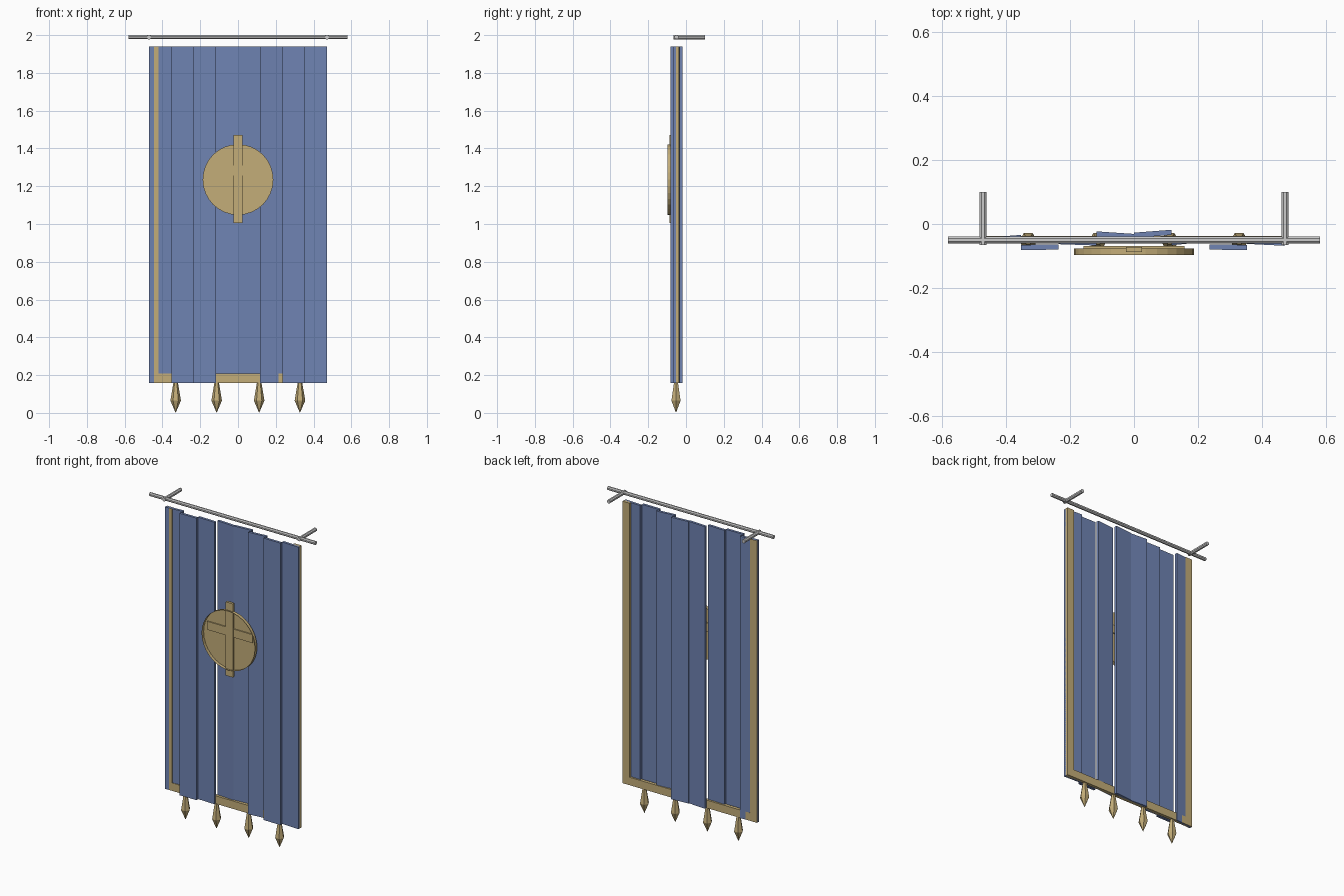
import bpy, bmesh, math
from mathutils import Matrix

if "Cube" in bpy.data.objects:
    bpy.data.objects.remove(bpy.data.objects["Cube"])


def material(name, rgb):
    m = bpy.data.materials.new(name)
    m.diffuse_color = (*rgb, 1)
    m.use_nodes = True
    m.node_tree.nodes["Principled BSDF"].inputs["Base Color"].default_value = m.diffuse_color
    return m


BLUE = material("blue_cloth", (0.16, 0.23, 0.45))
GOLD = material("gold", (0.55, 0.42, 0.19))


def finish(name, bm, mat=None):
    bmesh.ops.recalc_face_normals(bm, faces=bm.faces)
    me = bpy.data.meshes.new(name)
    bm.to_mesh(me)
    bm.free()
    ob = bpy.data.objects.new(name, me)
    bpy.context.collection.objects.link(ob)
    if mat:
        me.materials.append(mat)
    return ob


def slab(name, x0, x1, z0, z1, front_l, front_r, thick, mat):
    """Upright board whose front may slant between its left and right edge."""
    bm = bmesh.new()
    plan = [(x0, front_l), (x1, front_r), (x1, front_r + thick), (x0, front_l + thick)]
    face = bm.faces.new([bm.verts.new((x, y, z0)) for x, y in plan])
    ext = bmesh.ops.extrude_face_region(bm, geom=[face])["geom"]
    for v in ext:
        if isinstance(v, bmesh.types.BMVert):
            v.co.z = z1
    # extrude_face_region keeps the source face, so the slab is closed
    return finish(name, bm, mat)


def bar(name, radius, length, centre, axis):
    """Eight-sided rod along x or y."""
    bm = bmesh.new()
    rot = Matrix.Rotation(math.pi / 2, 4, 'Y' if axis == 'x' else 'X')
    spin = Matrix.Rotation(math.pi / 8, 4, 'Z')
    bmesh.ops.create_cone(bm, cap_ends=True, segments=8, radius1=radius, radius2=radius,
                          depth=length, matrix=Matrix.Translation(centre) @ rot @ spin)
    return finish(name, bm)


# Hanging rod and wall brackets
bar("hanging_rod", 0.0115, 1.16, (0, -0.05, 1.989), 'x')
for side, s in (("left", -1), ("right", 1)):
    bar("bracket_" + side, 0.012, 0.166, (s * 0.471, 0.017, 1.989), 'y')

# Cloth folds: front depth at the left and right edge of each
folds = [(-0.059, -0.050), (-0.081, -0.080), (-0.063, -0.067), (-0.039, -0.047),
         (-0.043, -0.034), (-0.066, -0.055), (-0.080, -0.081), (-0.062, -0.068)]
w = 0.94 / len(folds)
for i, (a, b) in enumerate(folds):
    x = -0.47 + i * w
    slab(f"cloth_fold_{i + 1}", x, x + w, 0.158, 1.94, a, b, 0.016, BLUE)

# Gold trim behind the folds
slab("trim_left", -0.47, -0.42, 0.158, 1.94, -0.057, -0.057, 0.02, GOLD)
slab("trim_right", 0.42, 0.47, 0.158, 1.94, -0.057, -0.057, 0.02, GOLD)
slab("trim_bottom", -0.47, 0.47, 0.158, 0.208, -0.057, -0.057, 0.02, GOLD)

# Emblem dish, open to the front, with a cross inside
bm = bmesh.new()
bmesh.ops.create_cone(bm, cap_ends=True, segments=32, radius1=0.187, radius2=0.187, depth=0.021,
                      matrix=Matrix.Translation((0, -0.0865, 1.235)) @ Matrix.Rotation(math.pi / 2, 4, 'X'))
bm.normal_update()
bmesh.ops.delete(bm, geom=[f for f in bm.faces if f.normal.y < -0.99], context='FACES')
finish("emblem_dish", bm, GOLD)
slab("emblem_upright", -0.025, 0.025, 1.005, 1.47, -0.087, -0.087, 0.016, GOLD)
slab("emblem_crossbar", -0.158, 0.158, 1.257, 1.31, -0.083, -0.083, 0.014, GOLD)

# Six-sided drop weights under the hem
for i, x in enumerate((-0.33, -0.113, 0.112, 0.328)):
    bm = bmesh.new()
    rings = [[bm.verts.new((x + r * math.cos(k * math.pi / 3), -0.053 + r * math.sin(k * math.pi / 3), z))
              for k in range(6)] for r, z in ((0.012, 0.16), (0.028, 0.065))]
    tip = bm.verts.new((x, -0.053, 0))
    bm.faces.new(rings[0])
    for k in range(6):
        n = (k + 1) % 6
        bm.faces.new((rings[0][k], rings[0][n], rings[1][n], rings[1][k]))
        bm.faces.new((rings[1][k], rings[1][n], tip))
    finish(f"drop_weight_{i + 1}", bm, GOLD)
